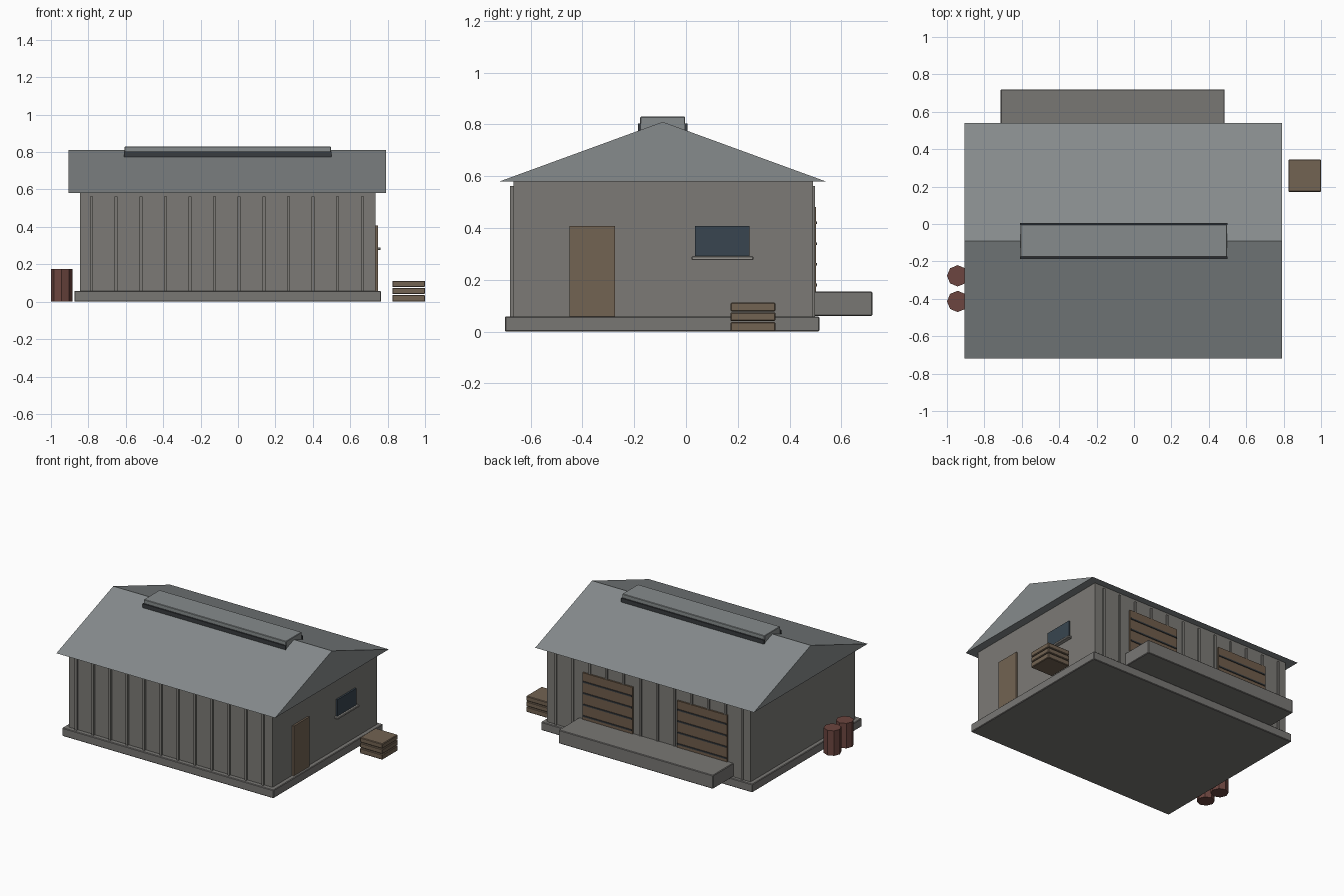
import bpy, bmesh, math

if "Cube" in bpy.data.objects:
    bpy.data.objects.remove(bpy.data.objects["Cube"])


def material(name, r, g, b):
    m = bpy.data.materials.new(name)
    m.diffuse_color = (r, g, b, 1)
    m.use_nodes = True
    m.node_tree.nodes["Principled BSDF"].inputs["Base Color"].default_value = m.diffuse_color
    return m


WALL = material("wall_grey", 0.20, 0.195, 0.18)
ROOF = material("roof_grey", 0.24, 0.26, 0.265)
CONCRETE = material("concrete", 0.19, 0.185, 0.175)
WOOD = material("wood", 0.17, 0.125, 0.085)
DOOR = material("door_brown", 0.16, 0.11, 0.07)
GLASS = material("glass", 0.04, 0.06, 0.08)
DARK = material("dark_metal", 0.04, 0.045, 0.05)
RUST = material("barrel_red", 0.15, 0.06, 0.05)
SILL = material("sill_grey", 0.30, 0.29, 0.27)


def finish(name, bm, mat):
    bmesh.ops.recalc_face_normals(bm, faces=bm.faces)
    me = bpy.data.meshes.new(name)
    bm.to_mesh(me)
    bm.free()
    me.materials.append(mat)
    ob = bpy.data.objects.new(name, me)
    bpy.context.collection.objects.link(ob)
    return ob


def box(name, x, y, z, mat, bevel=0):
    """Box from (min, max) pairs on each axis."""
    bm = bmesh.new()
    bmesh.ops.create_cube(bm, size=1)
    for v in bm.verts:
        v.co = [lo if c < 0 else hi for c, (lo, hi) in zip(v.co, (x, y, z))]
    ob = finish(name, bm, mat)
    if bevel:
        mod = ob.modifiers.new("bevel", 'BEVEL')
        mod.width = bevel
        mod.segments = 1
    return ob


# Foundation, walls and loading dock
box("foundation", (-0.875, 0.765), (-0.70, 0.515), (0, 0.058), CONCRETE, 0.004)
box("walls", (-0.845, 0.735), (-0.667, 0.49), (0.058, 0.582), WALL)
box("loading_dock", (-0.713, 0.485), (0.49, 0.72), (0.06, 0.155), CONCRETE, 0.004)

# Solid gable roof
bm = bmesh.new()
profile = [(-0.72, 0.58), (0.54, 0.58), (-0.09, 0.81)]
face = bm.faces.new([bm.verts.new((-0.905, y, z)) for y, z in profile])
ext = bmesh.ops.extrude_face_region(bm, geom=[face])["geom"]
bmesh.ops.translate(bm, vec=(1.697, 0, 0),
                    verts=[e for e in ext if isinstance(e, bmesh.types.BMVert)])
finish("roof", bm, ROOF)

# Ridge vent with dark louvres along both sides
box("ridge_vent", (-0.607, 0.497), (-0.177, -0.003), (0.75, 0.83), ROOF, 0.003)
for side in (-1, 1):
    y = -0.09 + side * 0.09
    box("vent_louvre", (-0.61, 0.50), (y - 0.006, y + 0.006), (0.772, 0.803), DARK)

# Vertical wall ribs, front and back
for i in range(12):
    x = -0.783 + i * 0.1316
    for y in ((-0.68, -0.66), (0.48, 0.499)):
        box("wall_rib", (x - 0.008, x + 0.008), y, (0.058, 0.562), WALL)

# Roller doors above the dock, with raised seams
for cx in (0.258, -0.475):
    box("roller_door", (cx - 0.195, cx + 0.195), (0.48, 0.502), (0.15, 0.482), DOOR)
    for z in (0.18, 0.26, 0.34, 0.42):
        box("door_seam", (cx - 0.19, cx + 0.19), (0.49, 0.507), (z - 0.005, z + 0.005), DARK)

# Side door, window and sill
box("side_door", (0.725, 0.748), (-0.45, -0.275), (0.058, 0.407), WOOD)
box("window", (0.725, 0.747), (0.035, 0.245), (0.285, 0.407), GLASS)
box("window_sill", (0.725, 0.762), (0.022, 0.26), (0.276, 0.291), SILL, 0.003)

# Stack of pallets
for i in range(3):
    z = 0.003 + i * 0.0375
    box("pallet", (0.825, 1.0), (0.172, 0.345), (z - 0.003 * (i == 0), z + 0.034), WOOD, 0.004)

# Eight-sided barrels
for y in (-0.277, -0.414):
    bm = bmesh.new()
    bmesh.ops.create_cone(bm, cap_ends=True, segments=8, radius1=0.057,
                          radius2=0.057, depth=0.175)
    bmesh.ops.translate(bm, verts=bm.verts, vec=(-0.943, y, 0.0875))
    finish("barrel", bm, RUST)
